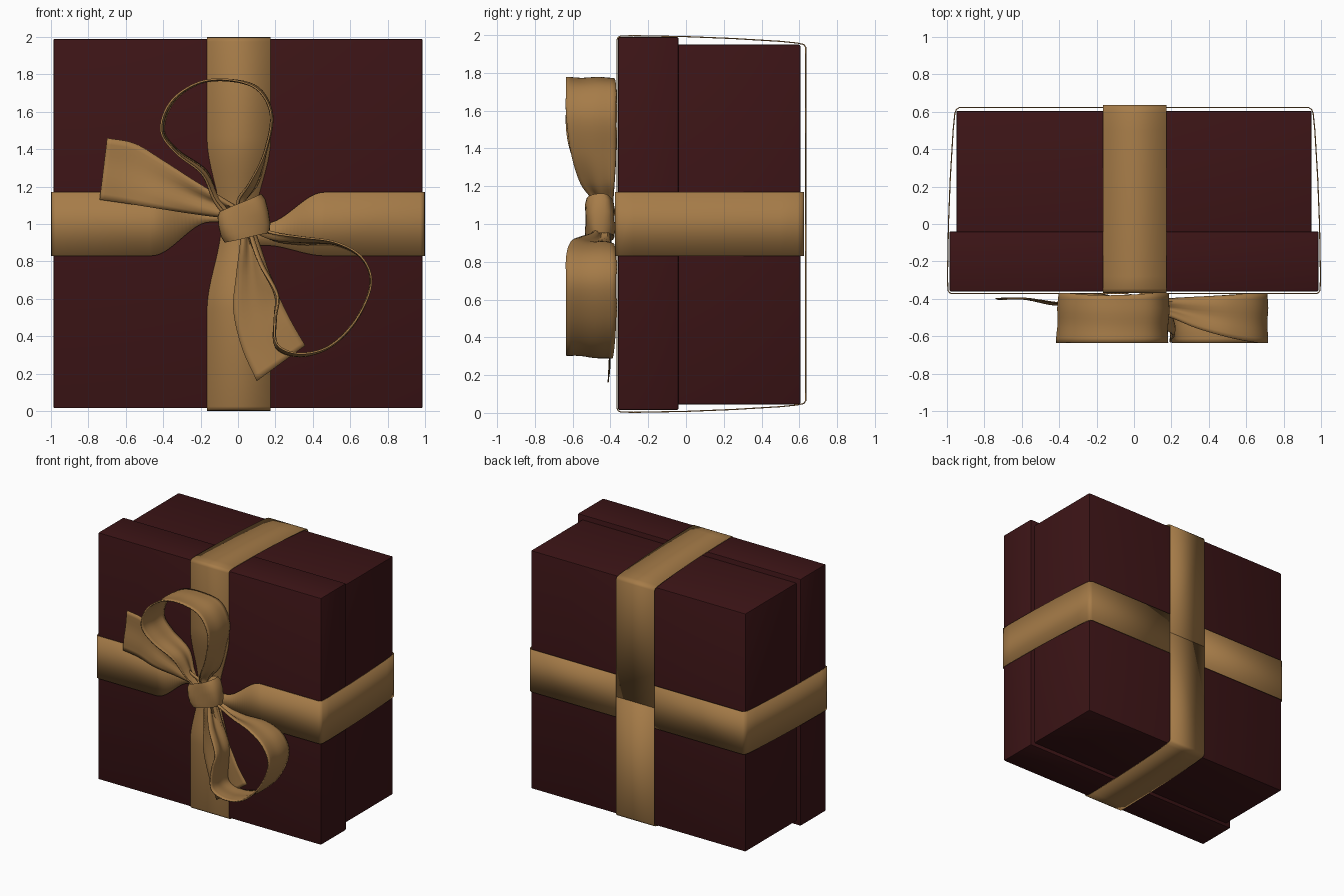
import bpy, bmesh, math
from mathutils import Vector

if "Cube" in bpy.data.objects:
    bpy.data.objects.remove(bpy.data.objects["Cube"])


def material(name, color):
    m = bpy.data.materials.new(name)
    m.diffuse_color = color
    m.use_nodes = True
    m.node_tree.nodes["Principled BSDF"].inputs["Base Color"].default_value = m.diffuse_color
    return m


RED = material("dark_red_card", (0.045, 0.007, 0.008, 1))
GOLD = material("gold_ribbon", (0.38, 0.20, 0.065, 1))


def finish(name, bm, mat, angle):
    bmesh.ops.recalc_face_normals(bm, faces=bm.faces)
    me = bpy.data.meshes.new(name)
    bm.to_mesh(me)
    bm.free()
    ob = bpy.data.objects.new(name, me)
    bpy.context.collection.objects.link(ob)
    me.materials.append(mat)
    bpy.ops.object.select_all(action='DESELECT')
    ob.select_set(True)
    bpy.context.view_layer.objects.active = ob
    bpy.ops.object.shade_smooth_by_angle(angle=math.radians(angle))
    return ob


def box(name, lo, hi):
    bm = bmesh.new()
    bmesh.ops.create_cube(bm, size=1)
    lo, hi = Vector(lo), Vector(hi)
    for v in bm.verts:
        v.co = Vector([(lo[i] + hi[i]) / 2 + v.co[i] * (hi[i] - lo[i]) for i in range(3)])
    bmesh.ops.bevel(bm, geom=bm.edges[:], offset=0.008, segments=2, affect='EDGES', profile=0.5)
    return finish(name, bm, RED, 40)


def spline(pts, steps):
    # Catmull-Rom through a list of vectors
    p = [pts[0] * 2 - pts[1]] + pts + [pts[-1] * 2 - pts[-2]]
    out = []
    for i in range(1, len(p) - 2):
        a, b, c, d = p[i - 1:i + 3]
        for s in range(steps):
            t = s / steps
            out.append(0.5 * (2 * b + (c - a) * t + (2 * a - 5 * b + 4 * c - d) * t * t
                              + (3 * b - a - 3 * c + d) * t ** 3))
    return out + [pts[-1].copy()]


def strip(name, rows, steps=6, across=1, crease=0.0, full=0.3, thick=0.01):
    # ribbon between two edge curves, creased where it is gathered
    A = [Vector(r[0]) for r in rows]
    B = [Vector(r[1]) for r in rows]
    if steps > 1:
        A, B = spline(A, steps), spline(B, steps)
    bm = bmesh.new()
    grid = []
    for i, (a, b) in enumerate(zip(A, B)):
        j, k = max(i - 1, 0), min(i + 1, len(A) - 1)
        n = (A[k] + B[k] - A[j] - B[j]).cross(b - a).normalized()
        amp = crease * max(0.12, 1 - (b - a).length / full)
        grid.append([bm.verts.new(a.lerp(b, v / across)
                     + n * amp * math.sin(3 * math.pi * v / across + i * 0.04))
                     for v in range(across + 1)])
    for r, s in zip(grid, grid[1:]):
        for v in range(across):
            bm.faces.new((r[v], r[v + 1], s[v + 1], s[v]))
    ob = finish(name, bm, GOLD, 50)
    sol = ob.modifiers.new("thickness", 'SOLIDIFY')
    sol.thickness = thick
    sol.offset = 0
    return ob


# Box and overhanging lid
box("box_base", (-0.95, -0.30, 0.045), (0.95, 0.605, 1.95))
box("box_lid", (-0.987, -0.36, 0.015), (0.987, -0.04, 1.99))


# Wrapping bands, gathered towards the knot on the front
def half_path(front, back):
    p = [(0.03 + 0.02 * i, front) for i in range(23)]
    p += [(0.975, front), (0.988, front + 0.006), (0.995, front + 0.02), (0.997, -0.28),
          (0.992, 0), (0.982, 0.25), (0.967, 0.5), (0.958, 0.59), (0.95, back - 0.01),
          (0.935, back), (0, back)]
    return p


def gather(d, start, end, w0, c0, c1):
    t = min(max((d - start) / (end - start), 0), 1)
    t = t * t * (3 - 2 * t)
    return c0 + (c1 - c0) * t, w0 + (0.17 - w0) * t


for name, sgn, w0, c0 in (("band_left", -1, 0.02, 1.03), ("band_right", 1, 0.06, 0.945)):
    rows = []
    for d, y in half_path(-0.372, 0.622):
        c, w = gather(d, 0.15, 0.46, w0, c0, 1.0) if y < -0.3 else (1.0, 0.17)
        rows.append(((sgn * d, y, c - w), (sgn * d, y, c + w)))
    strip(name, rows, steps=1, thick=0.006)

for name, sgn in (("band_top", 1), ("band_bottom", -1)):
    rows = []
    for d, y in half_path(-0.365, 0.634):
        c, w = gather(d, 0.0, 0.46, 0.09, 0.0, 0.005) if y < -0.3 else (0.005, 0.17)
        rows.append(((c - w, y, 1 + sgn * d), (c + w, y, 1 + sgn * d)))
    strip(name, rows, steps=1, thick=0.006)


# Bow loops: x, z, near y, far y, and sideways lean of the far edge
def loop(name, pts):
    rows = [((x, y0, z), (x + dx, y1, z + dz)) for x, z, y0, y1, dx, dz in pts]
    strip(name, rows, across=10, crease=0.022, full=0.27)


loop("loop_upper", [
    (-0.05, 1.04, -0.47, -0.40, 0, 0), (-0.12, 1.13, -0.50, -0.39, 0.01, 0),
    (-0.19, 1.27, -0.56, -0.375, 0.02, 0.01), (-0.33, 1.38, -0.61, -0.37, 0.01, 0.01),
    (-0.41, 1.50, -0.635, -0.37, 0.01, 0), (-0.36, 1.65, -0.635, -0.37, 0.01, 0),
    (-0.22, 1.75, -0.635, -0.38, 0, 0), (-0.06, 1.77, -0.635, -0.38, 0, 0),
    (0.10, 1.72, -0.635, -0.37, 0.01, 0.01), (0.175, 1.58, -0.635, -0.37, 0.01, 0),
    (0.14, 1.38, -0.61, -0.37, 0.01, 0), (0.06, 1.22, -0.56, -0.38, 0.05, 0),
    (0.00, 1.12, -0.49, -0.39, 0.04, 0), (0.02, 1.03, -0.47, -0.40, 0, 0)])
loop("loop_lower", [
    (0.08, 0.98, -0.48, -0.41, 0, 0), (0.19, 0.945, -0.50, -0.40, 0, -0.03),
    (0.34, 0.925, -0.56, -0.39, 0, -0.03), (0.52, 0.90, -0.61, -0.38, 0, -0.01),
    (0.66, 0.82, -0.635, -0.37, 0, 0), (0.71, 0.68, -0.635, -0.37, 0, 0),
    (0.63, 0.49, -0.635, -0.37, 0, -0.01), (0.49, 0.35, -0.635, -0.38, 0, -0.01),
    (0.33, 0.31, -0.635, -0.39, 0, -0.02), (0.21, 0.36, -0.635, -0.40, -0.01, -0.02),
    (0.20, 0.50, -0.62, -0.40, 0, 0), (0.21, 0.62, -0.59, -0.40, -0.01, 0),
    (0.12, 0.78, -0.54, -0.40, 0.02, 0), (0.07, 0.90, -0.49, -0.40, 0.03, 0),
    (0.05, 0.98, -0.47, -0.41, 0, 0)])

# Loose tails lying over the front face
strip("tail_left", [
    ((0.0, -0.43, 1.09), (0.0, -0.42, 1.03)), ((-0.13, -0.45, 1.17), (-0.13, -0.42, 1.04)),
    ((-0.26, -0.44, 1.25), (-0.28, -0.42, 1.06)), ((-0.40, -0.42, 1.34), (-0.44, -0.43, 1.085)),
    ((-0.55, -0.40, 1.43), (-0.60, -0.40, 1.11)), ((-0.70, -0.40, 1.46), (-0.74, -0.40, 1.13))],
    across=10, crease=0.02, full=0.34, thick=0.006)
strip("tail_lower", [
    ((0.02, -0.43, 1.0), (0.08, -0.43, 0.99)), ((0.01, -0.44, 0.88), (0.12, -0.43, 0.88)),
    ((-0.01, -0.41, 0.72), (0.17, -0.43, 0.73)), ((-0.025, -0.40, 0.54), (0.23, -0.41, 0.59)),
    ((0.02, -0.40, 0.34), (0.29, -0.41, 0.47)), ((0.10, -0.41, 0.16), (0.36, -0.40, 0.35))],
    across=10, crease=0.02, full=0.34, thick=0.006)

# Knot: tilted band wrapped around the gathered ribbon, tucked in at both ends
bm = bmesh.new()
tilt = math.radians(18)
u = Vector((math.cos(tilt), 0, math.sin(tilt)))
w = Vector((-math.sin(tilt * 0.6), 0, math.cos(tilt * 0.6)))
rings = []
for h, s in ((-0.06, 0.55), (-0.095, 0.78), (-0.10, 0.88), (-0.06, 0.98), (0, 1.0),
             (0.06, 0.97), (0.09, 0.86), (0.085, 0.76), (0.05, 0.55)):
    ring = []
    for i in range(32):
        a = 2 * math.pi * i / 32
        ca, sa = math.cos(a), math.sin(a)
        ru = 0.14 * s * math.copysign(abs(ca) ** 0.8, ca)
        ry = 0.082 * s * math.copysign(abs(sa) ** 0.8, sa)
        ring.append(bm.verts.new(Vector((0.03, -0.455, 1.025)) + u * ru + w * h * (1 + 0.12 * ca)
                                 + Vector((0, ry + 0.006 * math.sin(3 * a + h * 20), 0))))
    rings.append(ring)
for r, q in zip(rings, rings[1:]):
    for i in range(32):
        bm.faces.new((r[i], r[(i + 1) % 32], q[(i + 1) % 32], q[i]))
bm.faces.new(rings[0])
bm.faces.new(rings[-1])
finish("knot", bm, GOLD, 60)
